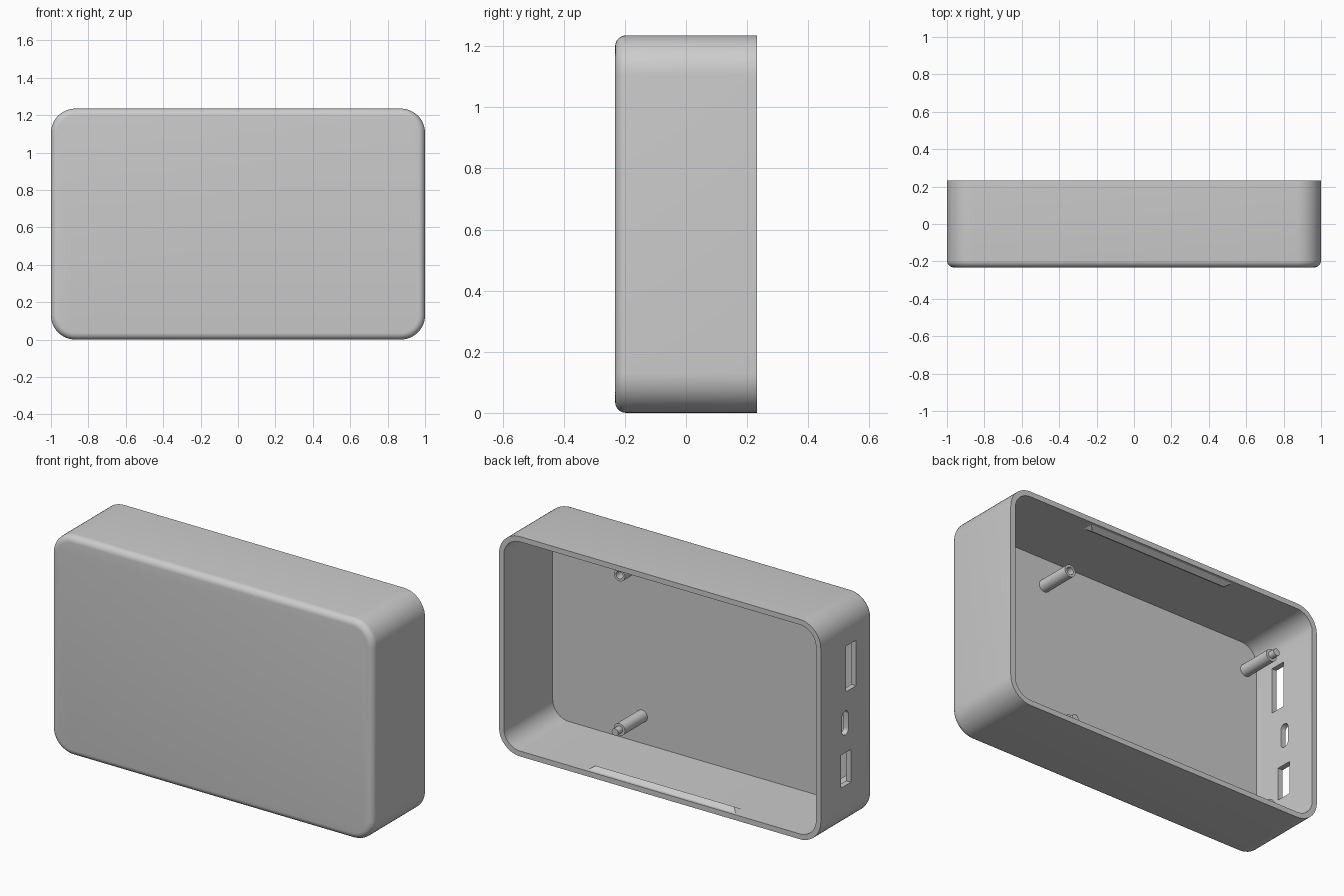
import bpy, bmesh
from math import sin, cos, pi

cube = bpy.data.objects.get("Cube")
if cube:
    bpy.data.objects.remove(cube, do_unlink=True)

GREY = (0.6, 0.6, 0.6, 1)
mat = bpy.data.materials.new("light_grey_plastic")
mat.use_nodes = True
mat.diffuse_color = GREY
mat.node_tree.nodes["Principled BSDF"].inputs["Base Color"].default_value = GREY

HALF_W, HEIGHT, HALF_D = 1.0, 1.235, 0.232
CORNER, FILLET, WALL = 0.13, 0.036, 0.03
MID = HEIGHT / 2
FLOOR = -HALF_D + WALL          # inner face of the front panel


def loft(name, rings):
    """Bridge equal rings of points and close both ends."""
    bm = bmesh.new()
    loops = [[bm.verts.new(p) for p in ring] for ring in rings]
    for a, b in zip(loops, loops[1:]):
        for i in range(len(a)):
            j = (i + 1) % len(a)
            bm.faces.new((a[i], a[j], b[j], b[i]))
    bm.faces.new(loops[0])
    bm.faces.new(loops[-1])
    bmesh.ops.recalc_face_normals(bm, faces=bm.faces)
    mesh = bpy.data.meshes.new(name)
    bm.to_mesh(mesh)
    bm.free()
    mesh.materials.append(mat)
    obj = bpy.data.objects.new(name, mesh)
    bpy.context.collection.objects.link(obj)
    return obj


def activate(obj):
    bpy.ops.object.select_all(action="DESELECT")
    obj.select_set(True)
    bpy.context.view_layer.objects.active = obj


def smooth(obj):
    activate(obj)
    bpy.ops.object.shade_smooth_by_angle(angle=pi / 6)


def rounded_rect(half_u, half_v, radius, steps=12):
    pts = []
    for q, (su, sv) in enumerate([(1, 1), (-1, 1), (-1, -1), (1, -1)]):
        for k in range(steps + 1):
            a = (q + k / steps) * pi / 2
            pts.append((su * (half_u - radius) + radius * cos(a),
                        sv * (half_v - radius) + radius * sin(a)))
    return pts


def case_ring(inset, y):
    outline = rounded_rect(HALF_W - inset, MID - inset, CORNER - inset)
    return [(u, y, MID + v) for u, v in outline]


# Case: filleted front, straight sides, open back and hollow inside
arc = [k / 6 * pi / 2 for k in range(7)]
rings = [case_ring(FILLET * (1 - sin(a)), -HALF_D + FILLET * (1 - cos(a))) for a in arc]
rings += [case_ring(0, HALF_D), case_ring(WALL, HALF_D), case_ring(WALL, FLOOR)]
case = loft("case", rings)

# Port openings through the right wall: centre y, centre z, half sizes, corner radius
ports = {
    "large_port": (-0.037, 0.905, 0.045, 0.128, 0),
    "slot_port": (0.015, 0.605, 0.028, 0.067, 0.027),
    "small_port": (0.009, 0.345, 0.044, 0.092, 0),
}
for name, (y, z, hy, hz, r) in ports.items():
    outline = rounded_rect(hy, hz, r, 8) if r else [(hy, hz), (-hy, hz), (-hy, -hz), (hy, -hz)]
    cutter = loft(name + "_cutter", [[(x, y + u, z + v) for u, v in outline]
                                     for x in (-1.1, -0.9)])
    cutter.hide_render = True
    mod = case.modifiers.new(name, "BOOLEAN")
    mod.operation, mod.solver, mod.object = "DIFFERENCE", "EXACT", cutter
    activate(case)
    bpy.ops.object.modifier_apply(modifier=name)
    bpy.data.objects.remove(cutter, do_unlink=True)
smooth(case)

# Snap ridges with slanted ends on the bottom and top inner walls
for name, side in (("bottom_snap_ridge", -1), ("top_snap_ridge", 1)):
    def level(h):
        return MID + side * (MID - WALL - h)
    loft(name, [[(s * 0.46, 0.155, level(-0.001)),
                 (s * 0.43, 0.187, level(0.018)),
                 (s * 0.46, 0.217, level(-0.001))] for s in (-1, 1)])

# Board posts: pins on one diagonal, sockets on the other
POST_R, TIP = 0.034, FLOOR + 0.2
PIN = [(POST_R, FLOOR - 0.005), (POST_R, TIP), (0.02, TIP), (0.02, TIP + 0.04)]
SOCKET = [(POST_R, FLOOR - 0.005), (POST_R, TIP), (0.021, TIP), (0.021, TIP - 0.1)]
for x, z, profile, name in [
    (0.415, 0.183, PIN, "bottom_left_pin_post"),
    (-0.9, 1.05, PIN, "top_right_pin_post"),
    (0.415, 1.05, SOCKET, "top_left_socket_post"),
    (-0.9, 0.183, SOCKET, "bottom_right_socket_post"),
]:
    turn = [k * 2 * pi / 32 for k in range(32)]
    smooth(loft(name, [[(x + r * cos(a), y, z + r * sin(a)) for a in turn]
                       for r, y in profile]))
